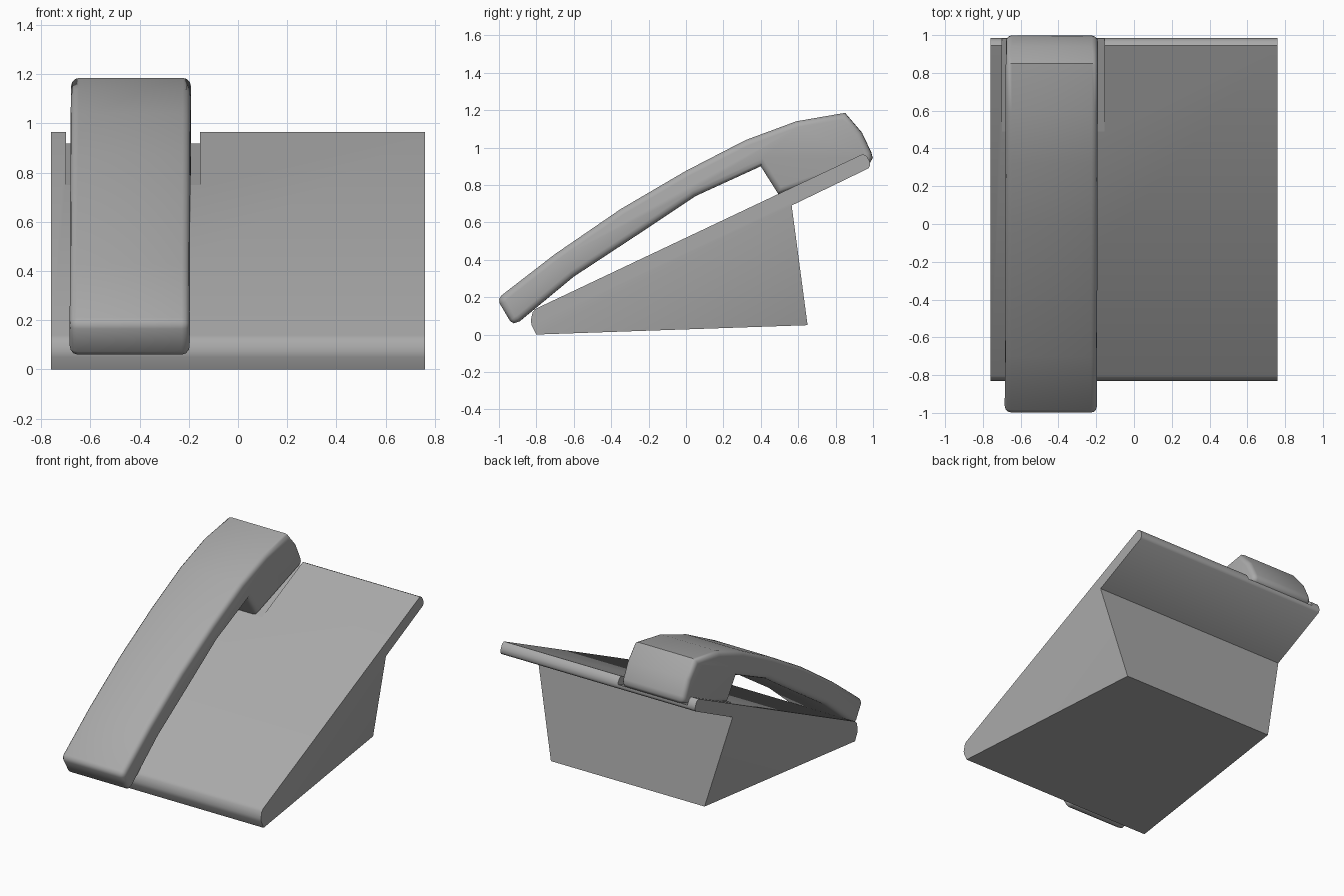
import bpy, bmesh, math

cube = bpy.data.objects.get("Cube")
if cube:
    bpy.data.objects.remove(cube, do_unlink=True)

grey = bpy.data.materials.new("plain grey")
grey.use_nodes = True
colour = (0.4, 0.4, 0.4, 1)
grey.diffuse_color = colour
grey.node_tree.nodes["Principled BSDF"].inputs["Base Color"].default_value = colour


def extrude_profile(name, profile, x0, x1):
    """Extrude a (y, z) outline along x and return the object."""
    bm = bmesh.new()
    cap = bm.faces.new([bm.verts.new((x0, y, z)) for y, z in profile])
    ext = bmesh.ops.extrude_face_region(bm, geom=[cap], use_keep_orig=True)
    moved = [v for v in ext["geom"] if isinstance(v, bmesh.types.BMVert)]
    bmesh.ops.translate(bm, verts=moved, vec=(x1 - x0, 0, 0))
    bmesh.ops.recalc_face_normals(bm, faces=bm.faces)
    mesh = bpy.data.meshes.new(name)
    bm.to_mesh(mesh)
    bm.free()
    mesh.materials.append(grey)
    obj = bpy.data.objects.new(name, mesh)
    bpy.context.collection.objects.link(obj)
    return obj


def activate(obj):
    bpy.ops.object.select_all(action='DESELECT')
    obj.select_set(True)
    bpy.context.view_layer.objects.active = obj


# Wedge base with an overhanging rear lip
FRONT_FOOT, REAR_FOOT, LIP_ROOT = (-0.80, 0.0), (0.65, 0.05), (0.565, 0.69)
base = extrude_profile("base", [
    FRONT_FOOT, REAR_FOOT, LIP_ROOT, (0.975, 0.888), (0.985, 0.905),
    (0.98, 0.93), (0.965, 0.955), (0.945, 0.965), (-0.805, 0.137), (-0.82, 0.12),
    (-0.83, 0.075), (-0.825, 0.05)], -0.76, 0.76)

# Fold each side along a diagonal and pull the rear foot inward
bm = bmesh.new()
bm.from_mesh(base.data)
for side in (-1, 1):
    def corner(point):
        return min(bm.verts, key=lambda v: abs(v.co.x - side * 0.76)
                   + math.dist(v.co.yz, point))
    foot = corner(REAR_FOOT)
    bmesh.ops.connect_verts(bm, verts=[corner(FRONT_FOOT), corner(LIP_ROOT)])
    foot.co.x = side * 0.60
bm.to_mesh(base.data)
bm.free()

# Shallow cradle recess for the earpiece
cutter = extrude_profile("cradle_cutter", [
    (0.49, 0.748), (1.1, 0.96), (1.1, 1.3), (0.49, 1.3)], -0.70, -0.155)
cutter.hide_render = True
cut = base.modifiers.new("cradle", 'BOOLEAN')
cut.operation = 'DIFFERENCE'
cut.solver = 'EXACT'
cut.object = cutter
activate(base)
bpy.ops.object.modifier_apply(modifier=cut.name)
bpy.data.objects.remove(cutter, do_unlink=True)

# Curved handset with a thick earpiece and a thin lower end
handset = extrude_profile("handset", [
    (-0.995, 0.165), (-0.998, 0.19), (-0.985, 0.21), (-0.70, 0.43), (-0.35, 0.67),
    (0.0, 0.875), (0.32, 1.04), (0.59, 1.14), (0.85, 1.185), (0.94, 1.08),
    (0.99, 0.975), (0.998, 0.945), (0.985, 0.92), (0.495, 0.75), (0.40, 0.90),
    (0.05, 0.74), (-0.25, 0.54), (-0.60, 0.31), (-0.89, 0.07), (-0.92, 0.06),
    (-0.94, 0.072)], -0.244, 0.244)
handset.location.x = -0.4375
handset.rotation_euler.z = -0.003

# Round the handset's side rims
bm = bmesh.new()
bm.from_mesh(handset.data)
rims = [e for e in bm.edges if abs(e.verts[0].co.x - e.verts[1].co.x) < 1e-5]
bmesh.ops.bevel(bm, geom=rims, offset=0.037, segments=3, profile=0.5,
                affect='EDGES', clamp_overlap=True)
bm.to_mesh(handset.data)
bm.free()

for part in (base, handset):
    activate(part)
    bpy.ops.object.shade_smooth_by_angle(angle=math.radians(50))
